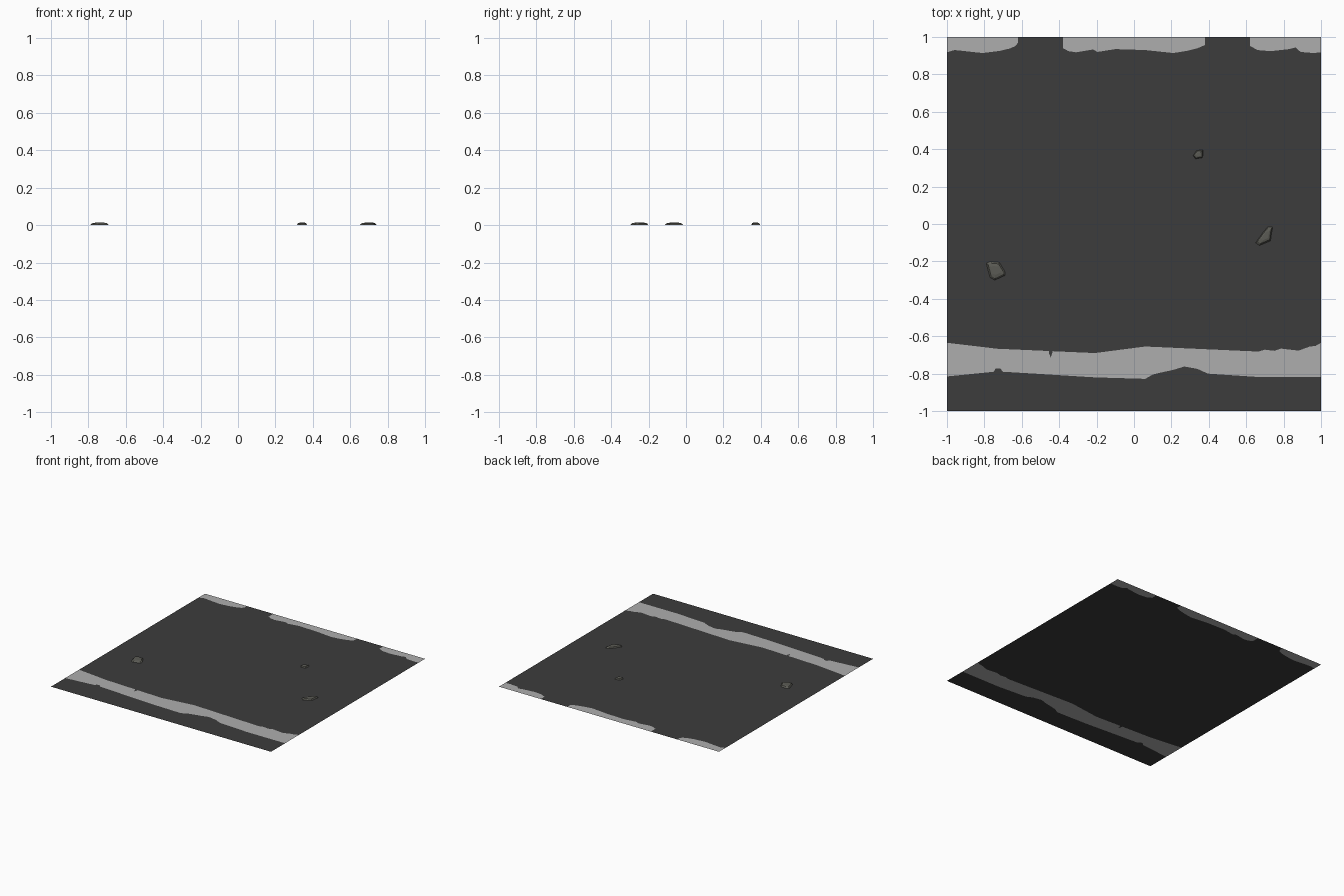
import bpy, bmesh

if "Cube" in bpy.data.objects:
    bpy.data.objects.remove(bpy.data.objects["Cube"])


def material(name, rgb):
    m = bpy.data.materials.new(name)
    m.diffuse_color = (*rgb, 1)
    m.use_nodes = True
    m.node_tree.nodes["Principled BSDF"].inputs["Base Color"].default_value = m.diffuse_color
    return m


ASPHALT = material("dark asphalt", (0.045, 0.045, 0.045))
PAINT = material("worn paint", (0.42, 0.42, 0.42))
STONE = material("grey stone", (0.105, 0.105, 0.09))


def finish(name, bm, mat):
    me = bpy.data.meshes.new(name)
    bm.to_mesh(me)
    bm.free()
    me.materials.append(mat)
    ob = bpy.data.objects.new(name, me)
    bpy.context.collection.objects.link(ob)
    return ob


def flat(name, outline, mat):
    """One flat polygon on the ground, facing up."""
    bm = bmesh.new()
    f = bm.faces.new([bm.verts.new((x, y, 0)) for x, y in outline])
    f.normal_update()
    if f.normal.z < 0:
        f.normal_flip()
    bmesh.ops.triangulate(bm, faces=[f], ngon_method='EAR_CLIP')
    return finish(name, bm, mat)


# Worn edges of the long painted line, left to right
line_low = [(-1, -.815), (-.75, -.79), (-.74, -.773), (-.715, -.773), (-.70, -.79),
            (-.5, -.802), (-.21, -.82), (.06, -.828), (.10, -.805), (.14, -.795),
            (.21, -.78), (.27, -.762), (.34, -.775), (.395, -.80), (.65, -.817), (1, -.817)]
line_high = [(-1, -.635), (-.73, -.667), (-.455, -.679), (-.455, -.69), (-.445, -.715),
             (-.437, -.69), (-.437, -.68), (-.21, -.69), (.06, -.655), (.665, -.682),
             (.70, -.672), (.75, -.678), (.785, -.666), (.88, -.677), (.94, -.655),
             (.97, -.652), (1, -.635)]

# Worn edges of the three dashes along the back, left to right
dashes = [
    [(-1, .918), (-.96, .93), (-.91, .925), (-.81, .914), (-.72, .925), (-.665, .938),
     (-.633, .952), (-.62, .97), (-.62, 1)],
    [(-.38, 1), (-.38, .94), (-.35, .924), (-.31, .918), (-.22, .933), (-.195, .92),
     (-.10, .935), (.06, .93), (.21, .914), (.28, .925), (.34, .94), (.38, .957), (.38, 1)],
    [(.62, 1), (.62, .952), (.66, .93), (.73, .924), (.83, .935), (.865, .944),
     (.89, .92), (.96, .914), (1, .918)],
]

# Road surface and paint fitted edge to edge
flat("road_edge", [(-1, -1), (1, -1)] + line_low[::-1], ASPHALT)
flat("painted_line", line_low + line_high[::-1], PAINT)
flat("road_lane", line_high + [p for d in dashes[::-1] for p in d[::-1]], ASPHALT)
flat("dash_left", dashes[0] + [(-1, 1)], PAINT)
flat("dash_middle", dashes[1], PAINT)
flat("dash_right", dashes[2] + [(1, 1)], PAINT)


def stone(name, outline, height):
    """Low faceted pebble: base ring, shoulder ring, top facet."""
    n = len(outline)
    cx = sum(p[0] for p in outline) / n
    cy = sum(p[1] for p in outline) / n
    bm = bmesh.new()
    rings = [[bm.verts.new((cx + (x - cx) * s, cy + (y - cy) * s, z)) for x, y in outline]
             for s, z in ((1, 0), (.8, height * .75), (.48, height))]
    for a, b in zip(rings, rings[1:]):
        for i in range(n):
            j = (i + 1) % n
            bm.faces.new((a[i], a[j], b[j], b[i]))
    bm.faces.new(rings[-1])
    bmesh.ops.recalc_face_normals(bm, faces=bm.faces[:])
    if max(bm.faces, key=lambda f: f.calc_center_median().z).normal.z < 0:
        bmesh.ops.reverse_faces(bm, faces=bm.faces[:])
    return finish(name, bm, STONE)


# Loose stones
stone("stone_left", [(-.79, -.21), (-.77, -.20), (-.72, -.205), (-.69, -.255),
                     (-.69, -.275), (-.745, -.30), (-.77, -.285)], .013)
stone("stone_right", [(.65, -.10), (.69, -.045), (.715, -.015), (.742, -.015),
                      (.735, -.05), (.73, -.09), (.67, -.115)], .013)
stone("stone_back", [(.315, .365), (.335, .393), (.37, .397), (.367, .355), (.33, .348)], .013)
